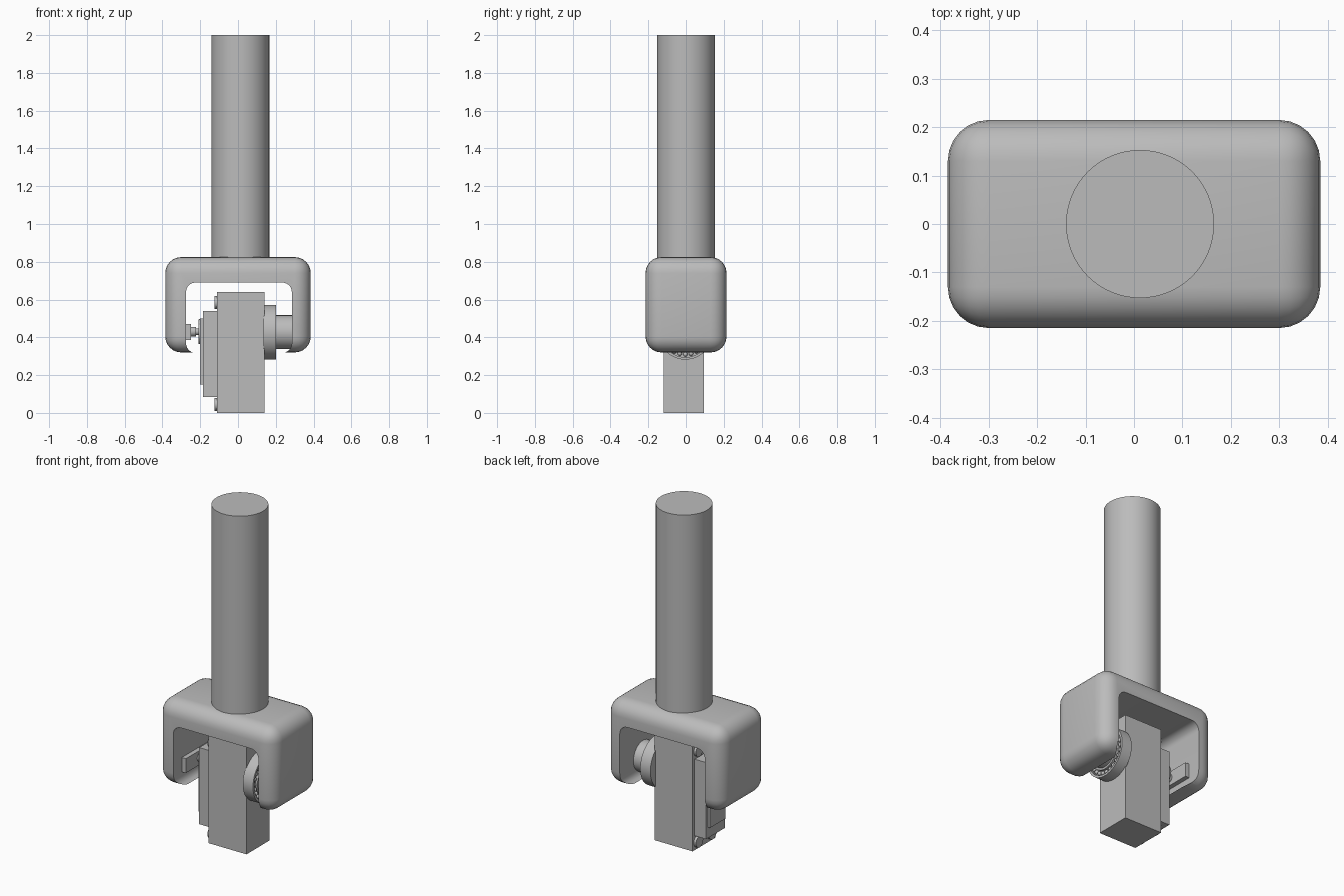
import bpy, bmesh, math
from mathutils import Matrix

if "Cube" in bpy.data.objects:
    bpy.data.objects.remove(bpy.data.objects["Cube"], do_unlink=True)

GREY = (0.5, 0.5, 0.5, 1)
mat = bpy.data.materials.new("plain grey")
mat.use_nodes = True
mat.diffuse_color = GREY
for node in mat.node_tree.nodes:
    if node.type == 'BSDF_PRINCIPLED':
        node.inputs["Base Color"].default_value = GREY


def finish(name, bm, smooth=False):
    bmesh.ops.recalc_face_normals(bm, faces=bm.faces)
    mesh = bpy.data.meshes.new(name)
    bm.to_mesh(mesh)
    bm.free()
    mesh.materials.append(mat)
    obj = bpy.data.objects.new(name, mesh)
    bpy.context.collection.objects.link(obj)
    if smooth:
        smooth_object(obj)
    return obj


def activate(obj):
    bpy.ops.object.select_all(action='DESELECT')
    obj.select_set(True)
    bpy.context.view_layer.objects.active = obj


def smooth_object(obj):
    activate(obj)
    bpy.ops.object.shade_smooth_by_angle(angle=math.radians(35))


def box(name, x, y, z, radius=0, only_y=False):
    """Box from axis ranges, with optional rounded edges."""
    bm = bmesh.new()
    bmesh.ops.create_cube(bm, size=1)
    for v in bm.verts:
        for i, (lo, hi) in enumerate((x, y, z)):
            v.co[i] = lo if v.co[i] < 0 else hi
    if radius:
        edges = [e for e in bm.edges if not only_y
                 or abs(e.verts[0].co.y - e.verts[1].co.y) > 0.01]
        bmesh.ops.bevel(bm, geom=edges, offset=radius, segments=6,
                        profile=0.5, affect='EDGES')
    return finish(name, bm)


def lathe_x(name, profile, y, z, steps=64):
    """Spin (x, radius) points around an axis parallel to x."""
    bm = bmesh.new()
    verts = [bm.verts.new((px, r, 0)) for px, r in profile]
    edges = [bm.edges.new(pair) for pair in zip(verts, verts[1:])]
    bmesh.ops.spin(bm, geom=verts + edges, cent=(0, 0, 0), axis=(1, 0, 0),
                   angle=math.tau, steps=steps)
    bmesh.ops.remove_doubles(bm, verts=bm.verts, dist=0.0001)
    bmesh.ops.translate(bm, verts=bm.verts, vec=(0, y, z))
    return finish(name, bm, True)


# Rounded fork with a rounded opening cut through it
fork = box("fork_bracket", (-0.385, 0.385), (-0.215, 0.215), (0.32, 0.825), 0.085)
cutter = box("opening_cutter", (-0.275, 0.285), (-0.5, 0.5), (0.318, 0.69), 0.05, True)
cutter.hide_render = True
cut = fork.modifiers.new("opening", 'BOOLEAN')
cut.operation = 'DIFFERENCE'
cut.solver = 'EXACT'
cut.object = cutter
activate(fork)
bpy.ops.object.modifier_apply(modifier=cut.name)
bpy.data.objects.remove(cutter, do_unlink=True)
smooth_object(fork)

# Upright post
bm = bmesh.new()
bmesh.ops.create_cone(bm, cap_ends=True, segments=64, radius1=0.153,
                      radius2=0.153, depth=1.25,
                      matrix=Matrix.Translation((0.0125, 0, 1.375)))
finish("upright_post", bm, True)

# Motor body and stepped side covers
box("motor_body", (-0.11, 0.14), (-0.12, 0.095), (0, 0.64))
box("side_cover", (-0.185, -0.11), (-0.1, 0.075), (0.085, 0.54))
box("side_plate", (-0.2, -0.185), (-0.085, 0.06), (0.15, 0.5))

# Cover bolts at the four corners
for row, z in (("lower", 0.045), ("upper", 0.585)):
    for side, y in (("front", -0.075), ("back", 0.05)):
        lathe_x(f"{row}_{side}_bolt",
                [(-0.11, 0), (-0.11, 0.034), (-0.125, 0.034), (-0.125, 0)], y, z, 20)

# Grooved drive disc and its hub
AXLE_Y, AXLE_Z = -0.003, 0.427
lathe_x("drive_disc", [(0.135, 0), (0.135, 0.145), (0.202, 0.145), (0.202, 0.132),
                       (0.188, 0.132), (0.188, 0.102), (0.202, 0.102),
                       (0.202, 0.09), (0.29, 0.09), (0.29, 0)], AXLE_Y, AXLE_Z)

# Ring of studs in the disc groove
bm = bmesh.new()
for i in range(24):
    a = math.tau * i / 24
    place = Matrix.Translation((0.19, AXLE_Y + 0.117 * math.cos(a),
                                AXLE_Z + 0.117 * math.sin(a)))
    bmesh.ops.create_uvsphere(bm, u_segments=10, v_segments=6, radius=0.012, matrix=place)
finish("disc_studs", bm, True)

# Pivot on the other side, with its mounting bar
lathe_x("pivot_shaft", [(-0.18, 0), (-0.18, 0.07), (-0.21, 0.065), (-0.21, 0.018),
                        (-0.222, 0.018), (-0.222, 0.026), (-0.25, 0.026),
                        (-0.25, 0)], AXLE_Y, 0.43, 32)
box("mounting_bar", (-0.28, -0.248), (-0.135, 0.135), (0.385, 0.47))
